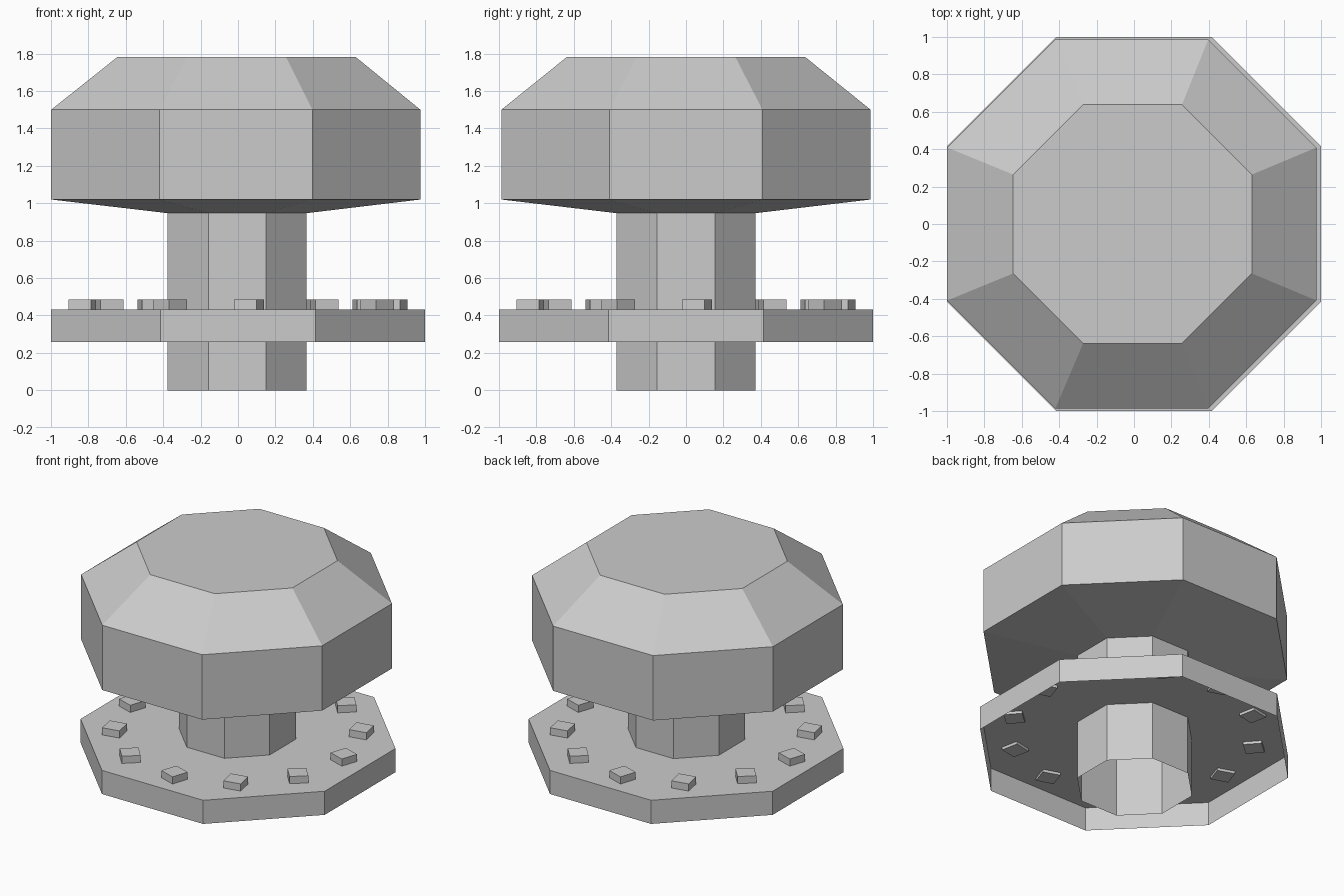
import bpy, bmesh
from math import sin, cos, pi, radians

if "Cube" in bpy.data.objects:
    bpy.data.objects.remove(bpy.data.objects["Cube"])


def make_object(name, bm):
    bmesh.ops.recalc_face_normals(bm, faces=bm.faces)
    mesh = bpy.data.meshes.new(name)
    bm.to_mesh(mesh)
    bm.free()
    obj = bpy.data.objects.new(name, mesh)
    bpy.context.collection.objects.link(obj)
    return obj


def octagon_shell(name, profile, drift=0.0):
    """Sweep (apothem, z) points round an octagon; closed on top, open below."""
    bm = bmesh.new()
    rings = []
    for apothem, z in profile:
        r = apothem / cos(pi / 8)
        rings.append([bm.verts.new((r * cos(pi / 8 + k * pi / 4) - drift * apothem,
                                    r * sin(pi / 8 + k * pi / 4), z))
                      for k in range(8)])
    for low, high in zip(rings, rings[1:]):
        for k in range(8):
            n = (k + 1) % 8
            bm.faces.new((low[k], low[n], high[n], high[k]))
    bm.faces.new(rings[-1])
    return make_object(name, bm)


# Hollow stem flaring into the large bevelled cap
octagon_shell("stem_and_cap", [(0.372, 0), (0.372, 0.947), (0.987, 1.02),
                               (0.987, 1.50), (0.638, 1.781)], drift=0.012)

# Flange plate with a skirt, open underneath
octagon_shell("flange_plate", [(1.0, 0.257), (1.0, 0.432)])

# Ring of twelve small square studs set through the plate
SIZE, BOTTOM, TOP, RADIUS = 0.1265, 0.412, 0.485, 0.828
for i in range(12):
    a = radians(4 + 30 * i)
    bm = bmesh.new()
    bmesh.ops.create_cube(bm, size=1)
    bmesh.ops.scale(bm, vec=(SIZE, SIZE, TOP - BOTTOM), verts=bm.verts)
    stud = make_object(f"stud_{i + 1}", bm)
    stud.location = (RADIUS * sin(a), -RADIUS * cos(a), (TOP + BOTTOM) / 2)
    stud.rotation_euler.z = a - radians(22.5)
